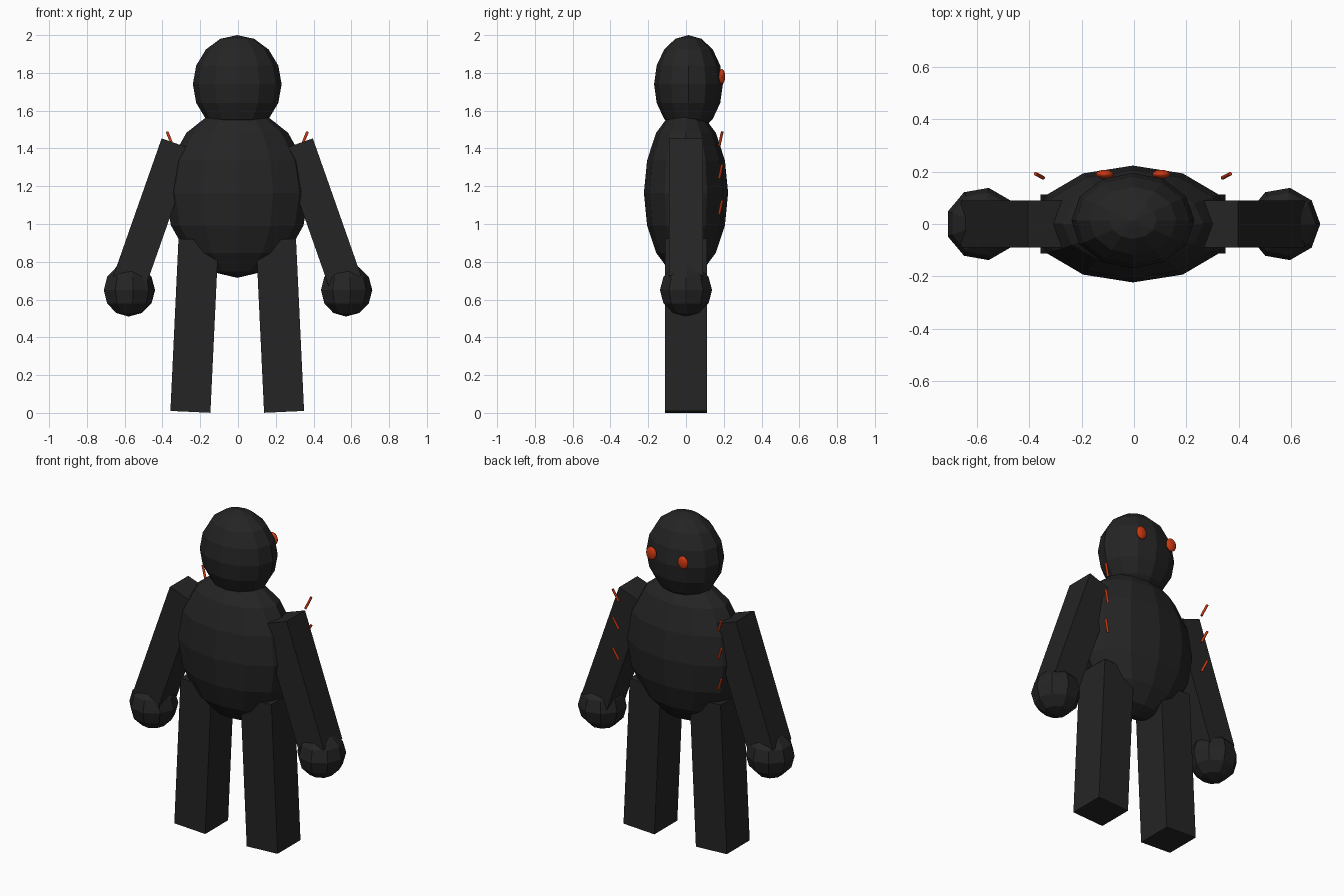
import bpy, bmesh, math
from mathutils import Matrix, Vector

if "Cube" in bpy.data.objects:
    bpy.data.objects.remove(bpy.data.objects["Cube"])

SHIFT = -0.004  # the odd-sided hands push the bounding box slightly off centre


def material(name, rgb):
    m = bpy.data.materials.new(name)
    m.diffuse_color = (*rgb, 1)
    m.use_nodes = True
    m.node_tree.nodes["Principled BSDF"].inputs["Base Color"].default_value = m.diffuse_color
    return m


BLACK = material("charcoal black", (0.018, 0.018, 0.018))
RED = material("ember red", (0.6, 0.04, 0.006))


def finish(name, bm, mat):
    bmesh.ops.translate(bm, verts=bm.verts, vec=(SHIFT, 0, 0))
    me = bpy.data.meshes.new(name)
    bm.to_mesh(me)
    bm.free()
    me.materials.append(mat)
    ob = bpy.data.objects.new(name, me)
    bpy.context.collection.objects.link(ob)
    return ob


def ball(name, loc, radii, segs, rings, mat):
    # first column of vertices points to +x
    bm = bmesh.new()
    m = (Matrix.Translation(loc) @ Matrix.Diagonal((*radii, 1))
         @ Matrix.Rotation(-math.pi / 2, 4, 'Z'))
    bmesh.ops.create_uvsphere(bm, u_segments=segs, v_segments=rings, radius=1, matrix=m)
    return finish(name, bm, mat)


def box(name, loc, size, tilt, mat):
    bm = bmesh.new()
    m = (Matrix.Translation(loc) @ Matrix.Rotation(tilt, 4, 'Y')
         @ Matrix.Diagonal((*size, 1)))
    bmesh.ops.create_cube(bm, size=1, matrix=m)
    return finish(name, bm, mat)


def rod(name, loc, direction, length, radius, mat):
    bm = bmesh.new()
    rot = Vector(direction).to_track_quat('Z', 'Y').to_matrix().to_4x4()
    bmesh.ops.create_cone(bm, cap_ends=True, segments=12, radius1=radius, radius2=radius,
                          depth=length, matrix=Matrix.Translation(loc) @ rot)
    return finish(name, bm, mat)


# Torso and head
ball("torso", (0, 0, 1.165), (0.38, 0.223, 0.45), 12, 8, BLACK)
ball("head", (0, 0.013, 1.74), (0.235, 0.182, 0.26), 12, 8, BLACK)

for side, s in (("left", -1), ("right", 1)):
    # Limbs
    box(f"{side}_arm", (s * 0.443, 0, 1.06), (0.18, 0.18, 0.77), -s * 0.338, BLACK)
    ball(f"{side}_hand", (s * 0.575, 0, 0.65), (0.14, 0.14, 0.14), 9, 6, BLACK)
    box(f"{side}_leg", (s * 0.2265, 0, 0.4615), (0.212, 0.224, 0.913), -s * 0.047, BLACK)
    # Eyes and glowing marks on the +y side
    ball(f"{side}_eye", (s * 0.108, 0.19, 1.78), (0.034, 0.017, 0.04), 20, 12, RED)
    for i, z in enumerate((1.452, 1.28, 1.09)):
        rod(f"{side}_mark_{i + 1}", (s * 0.357, 0.184, z),
            (s * 0.03, 0.016, 0.074), 0.08, 0.007, RED)
